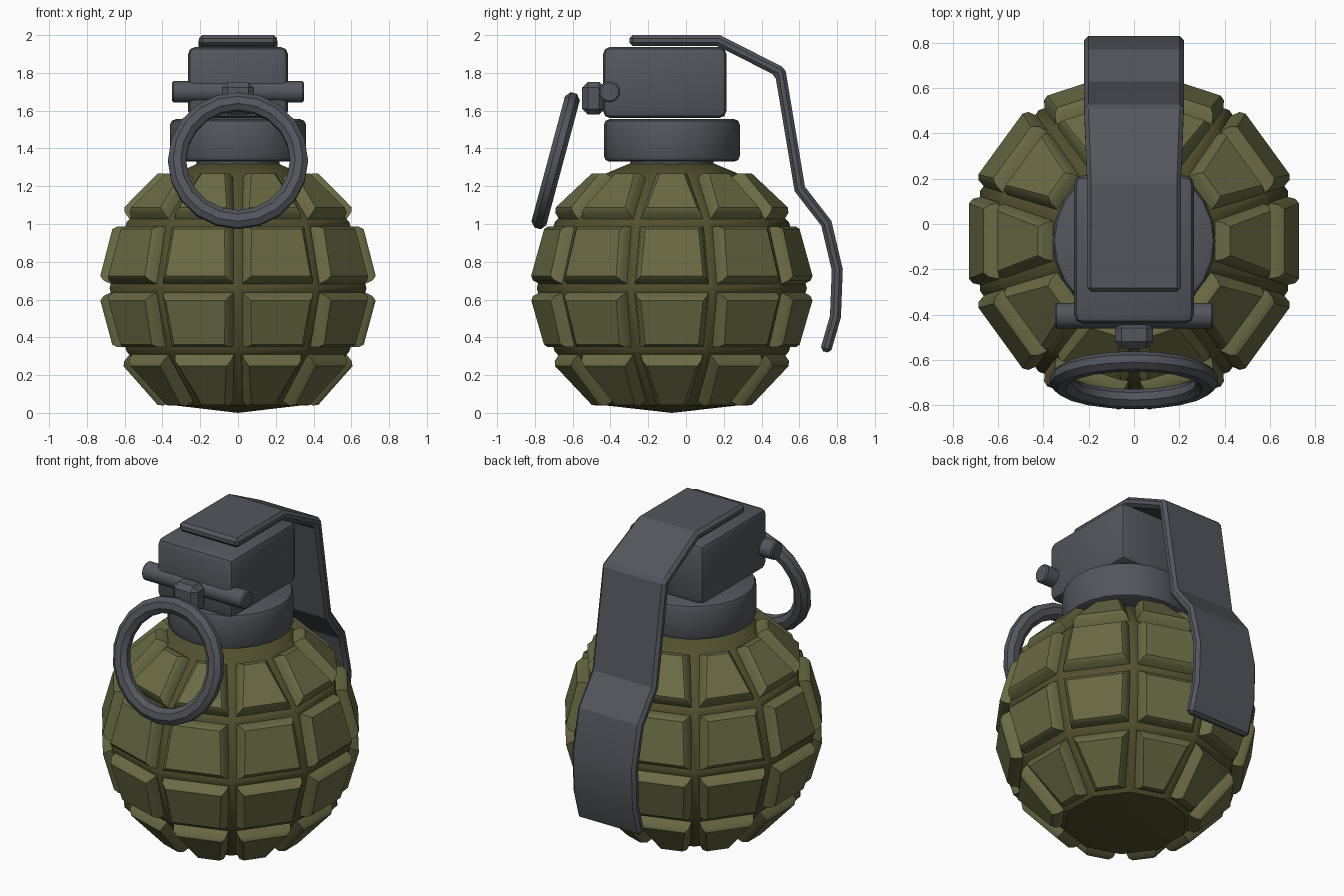
import bpy, bmesh, math
from mathutils import Vector, Matrix

if "Cube" in bpy.data.objects:
    bpy.data.objects.remove(bpy.data.objects["Cube"])

CY = -0.075  # y of the body axis


def material(name, rgb):
    m = bpy.data.materials.new(name)
    m.diffuse_color = (*rgb, 1)
    m.use_nodes = True
    m.node_tree.nodes["Principled BSDF"].inputs["Base Color"].default_value = m.diffuse_color
    return m


PAD = material("olive", (0.145, 0.145, 0.058))
GROOVE = material("dark olive", (0.085, 0.08, 0.027))
METAL = material("gunmetal", (0.085, 0.093, 0.108))


def finish(name, bm, mats, bevel=0, segments=1, angle=30):
    bmesh.ops.recalc_face_normals(bm, faces=bm.faces)
    me = bpy.data.meshes.new(name)
    bm.to_mesh(me)
    bm.free()
    ob = bpy.data.objects.new(name, me)
    bpy.context.collection.objects.link(ob)
    for m in mats:
        me.materials.append(m)
    bpy.ops.object.select_all(action='DESELECT')
    ob.select_set(True)
    bpy.context.view_layer.objects.active = ob
    if bevel:
        b = ob.modifiers.new("bevel", 'BEVEL')
        b.width, b.segments = bevel, segments
        b.limit_method, b.angle_limit = 'ANGLE', math.radians(40)
        bpy.ops.object.modifier_apply(modifier=b.name)
    bpy.ops.object.shade_smooth_by_angle(angle=math.radians(angle))
    return ob


def cylinder(name, radius, length, centre, axis='Z', sides=24, bevel=0, segments=1):
    bm = bmesh.new()
    rot = Matrix.Rotation(math.pi / 2, 4, 'Y') if axis == 'X' else Matrix()
    bmesh.ops.create_cone(bm, cap_ends=True, segments=sides, radius1=radius, radius2=radius,
                          depth=length, matrix=Matrix.Translation(centre) @ rot)
    return finish(name, bm, [METAL], bevel, segments)


def box(name, lo, hi, bevel, segments=1):
    lo, hi = Vector(lo), Vector(hi)
    bm = bmesh.new()
    bmesh.ops.create_cube(bm, size=1, matrix=Matrix.Translation((lo + hi) / 2)
                          @ Matrix.Diagonal((*(hi - lo), 1)))
    return finish(name, bm, [METAL], bevel, segments)


# Body: ten-sided lathed shell, each panel raised into a pad between grooves
SIDES = 10
profile = [(0.355, 0.04), (0.62, 0.325), (0.715, 0.66), (0.62, 1.01), (0.355, 1.265), (0.2, 1.33)]
bm = bmesh.new()
rings = []
for r, z in profile:
    ring = []
    for i in range(SIDES):
        a = -math.pi / 2 + 2 * math.pi * i / SIDES
        ring.append(bm.verts.new((r * math.cos(a), CY + r * math.sin(a), z)))
    rings.append(ring)
panels = []
for k in range(len(rings) - 1):
    for i in range(SIDES):
        j = (i + 1) % SIDES
        f = bm.faces.new((rings[k][i], rings[k][j], rings[k + 1][j], rings[k + 1][i]))
        if k < 4:
            panels.append(f)
bottom = bm.verts.new((0, CY, 0))
for i in range(SIDES):
    bm.faces.new((bottom, rings[0][(i + 1) % SIDES], rings[0][i]))
bm.faces.new(rings[-1])
bm.normal_update()
for f in bm.faces:
    f.material_index = 1
bmesh.ops.inset_individual(bm, faces=panels, thickness=0.035, depth=0)
for thickness, depth in ((0.012, 0.042), (0.028, 0.022)):
    res = bmesh.ops.inset_individual(bm, faces=panels, thickness=thickness, depth=depth)
    for f in res["faces"] + panels:
        f.material_index = 0
finish("body", bm, [PAD, GROOVE], angle=38)

# Neck, collar and head
cylinder("neck", 0.22, 0.1, (0, CY, 1.32))
cylinder("collar", 0.36, 0.225, (0, CY, 1.4425), bevel=0.03, segments=2)
box("head", (-0.265, -0.44, 1.56), (0.265, 0.215, 1.938), 0.04, 2)

# Safety pin bar, its hub and the pull ring
cylinder("pin_bar", 0.056, 0.70, (0, -0.405, 1.70), 'X', 16, 0.008)
box("pin_hub", (-0.085, -0.55, 1.58), (0.085, -0.43, 1.752), 0.03)

MAJ, MIN = 20, 8
bm = bmesh.new()
place = Matrix.Translation((0, -0.69, 1.335)) @ Matrix.Rotation(math.radians(-15), 4, 'X')
loops = []
for i in range(MAJ):
    a = 2 * math.pi * i / MAJ
    loop = []
    for j in range(MIN):
        b = 2 * math.pi * (j + 0.5) / MIN
        r = 0.323 + 0.052 * math.cos(b)
        loop.append(bm.verts.new(place @ Vector((r * math.cos(a), 0.044 * math.sin(b), r * math.sin(a)))))
    loops.append(loop)
for i in range(MAJ):
    p, q = loops[i], loops[(i + 1) % MAJ]
    for j in range(MIN):
        k = (j + 1) % MIN
        bm.faces.new((p[j], p[k], q[k], q[j]))
finish("pull_ring", bm, [METAL], angle=25)

# Lever: bent strip following a side path, thickened inward
path = [Vector(p) for p in ((-0.30, 2.0), (0.18, 2.0), (0.525, 1.825), (0.63, 1.197),
                            (0.77, 1.016), (0.83, 0.76), (0.82, 0.505), (0.765, 0.315))]
THICK = 0.058
bm = bmesh.new()
sections = []
for i, p in enumerate(path):
    d0 = (p - path[i - 1]).normalized() if i else (path[1] - p).normalized()
    d1 = (path[i + 1] - p).normalized() if i < len(path) - 1 else d0
    t = (d0 + d1).normalized()
    inner = p + Vector((t.y, -t.x)) * (THICK / max(0.5, t.dot(d0)))
    w = 0.207 if i < 2 else 0.22
    sections.append([bm.verts.new((x, q.x, q.y)) for x, q in
                     ((-w, p), (w, p), (w, inner), (-w, inner))])
for s, e in zip(sections, sections[1:]):
    for j in range(4):
        k = (j + 1) % 4
        bm.faces.new((s[j], s[k], e[k], e[j]))
bm.faces.new(sections[0])
bm.faces.new(sections[-1])
finish("lever", bm, [METAL], bevel=0.018, angle=20)
